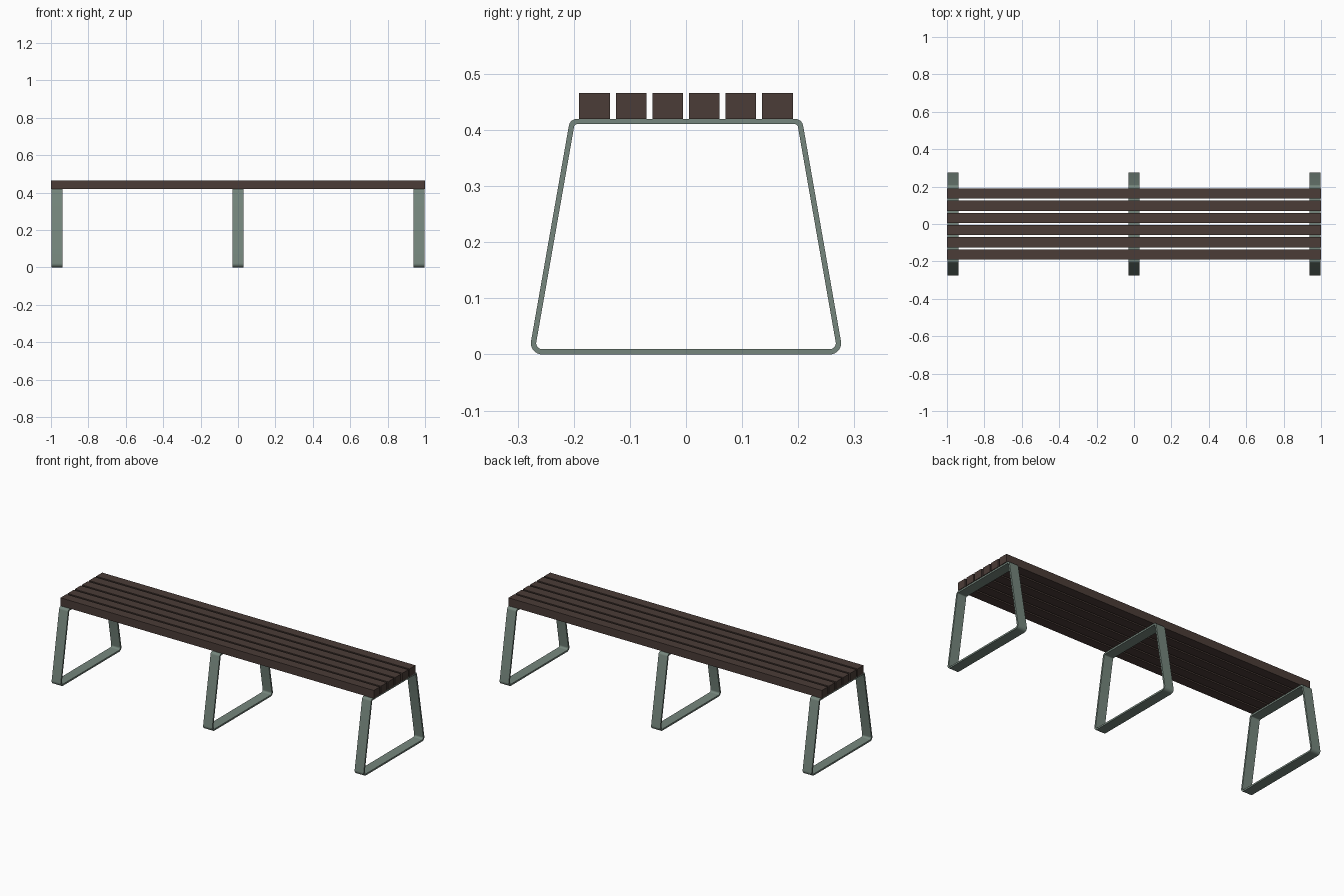
import bpy, bmesh, math
from mathutils import Vector

if "Cube" in bpy.data.objects:
    bpy.data.objects.remove(bpy.data.objects["Cube"])


def material(name, rgb):
    m = bpy.data.materials.new(name)
    m.diffuse_color = (*rgb, 1)
    m.use_nodes = True
    m.node_tree.nodes["Principled BSDF"].inputs["Base Color"].default_value = m.diffuse_color
    return m


wood = material("dark_wood", (0.069, 0.045, 0.038))
metal = material("green_metal", (0.18, 0.24, 0.205))


def add_object(name, bm, mat):
    bmesh.ops.recalc_face_normals(bm, faces=bm.faces)
    me = bpy.data.meshes.new(name)
    bm.to_mesh(me)
    bm.free()
    me.materials.append(mat)
    ob = bpy.data.objects.new(name, me)
    bpy.context.collection.objects.link(ob)
    return ob


def rounded_loop(corners, radii, inset, steps=8):
    """Filleted outline (counter-clockwise); inset shrinks the arcs about their centres."""
    pts = []
    for i, (c, r) in enumerate(zip(corners, radii)):
        c = Vector(c)
        a = (Vector(corners[i - 1]) - c).normalized()
        b = (Vector(corners[(i + 1) % len(corners)]) - c).normalized()
        half = a.angle(b) / 2
        centre = c + (a + b).normalized() * (r / math.sin(half))
        turn = math.pi - 2 * half
        start = math.atan2(a.x, -a.y)
        # outward normal of the incoming edge (direction -a), rotated clockwise
        start = math.atan2(a.x, -a.y)
        for k in range(steps + 1):
            t = start + turn * k / steps
            pts.append(centre + Vector((math.cos(t), math.sin(t))) * (r - inset))
    return pts


# Flat-bar trapezoid leg loops
corners = [(-0.2803, 0), (0.2803, 0), (0.2066, 0.42), (-0.2066, 0.42)]
radii = [0.02, 0.02, 0.015, 0.015]
outer = rounded_loop(corners, radii, 0)
inner = rounded_loop(corners, radii, 0.0095)
WIDTH = 0.058

for name, x in (("left", -0.967), ("middle", 0.0), ("right", 0.967)):
    bm = bmesh.new()
    rings = [[bm.verts.new((x + s * WIDTH / 2, p.x, p.y)) for p in loop]
             for s, loop in ((-1, outer), (1, outer), (1, inner), (-1, inner))]
    n = len(outer)
    for r in range(4):
        a, b = rings[r], rings[(r + 1) % 4]
        for i in range(n):
            j = (i + 1) % n
            bm.faces.new((a[i], a[j], b[j], b[i]))
    ob = add_object(name + "_leg_frame", bm, metal)
    bpy.ops.object.select_all(action='DESELECT')
    ob.select_set(True)
    bpy.context.view_layer.objects.active = ob
    bpy.ops.object.shade_smooth_by_angle(angle=math.radians(30))

# Seat slats
for i in range(6):
    bm = bmesh.new()
    bmesh.ops.create_cube(bm, size=1)
    bmesh.ops.scale(bm, vec=(2.0, 0.0545, 0.046), verts=bm.verts)
    bmesh.ops.translate(bm, vec=(0, (i - 2.5) * 0.0652, 0.443), verts=bm.verts)
    add_object(f"seat_slat_{i + 1}", bm, wood)
